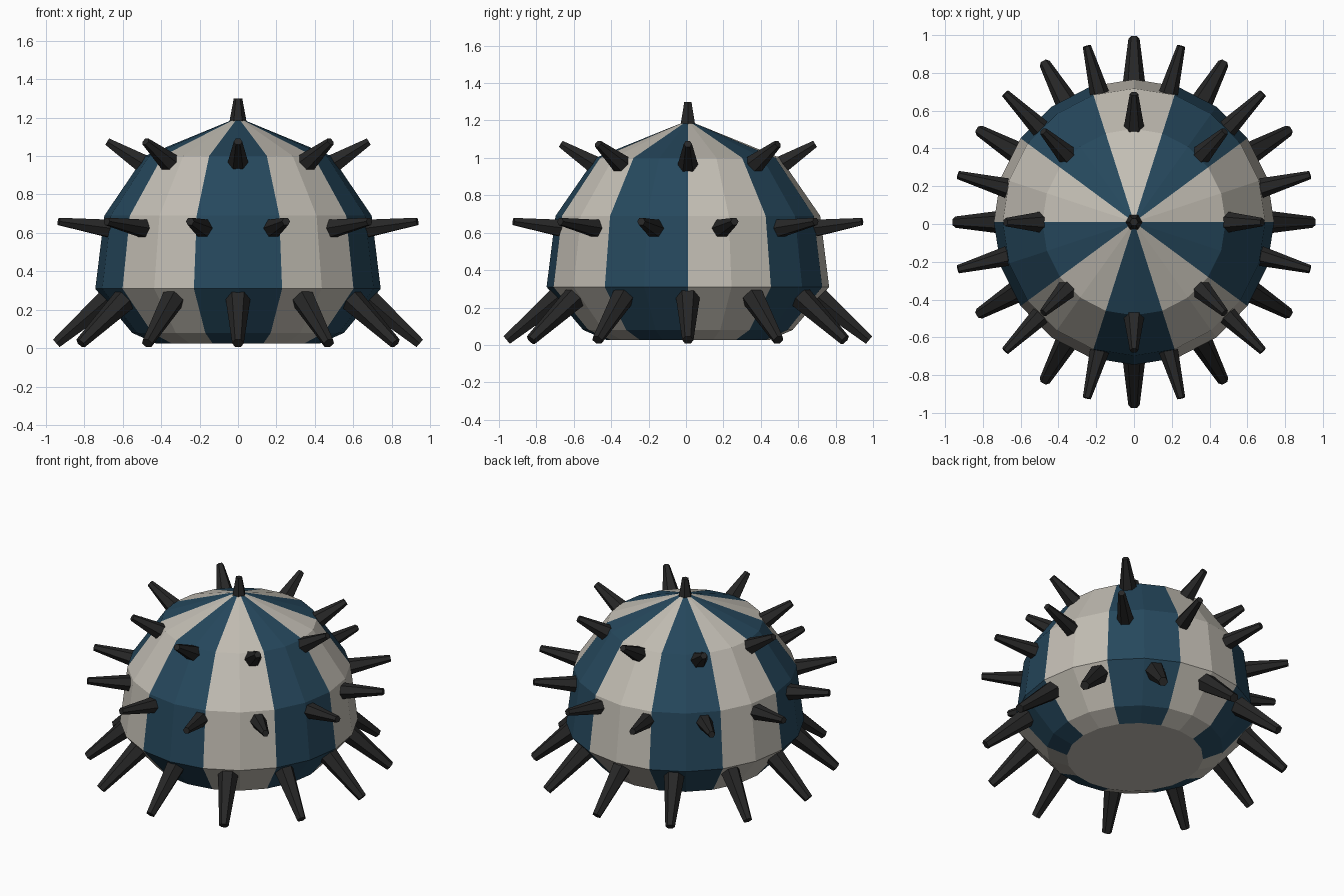
import bpy, bmesh
from math import sin, cos, pi, radians
from mathutils import Vector, Matrix

cube = bpy.data.objects.get("Cube")
if cube:
    bpy.data.objects.remove(cube)


def material(name, rgb):
    m = bpy.data.materials.new(name)
    m.use_nodes = True
    m.diffuse_color = (*rgb, 1)
    m.node_tree.nodes["Principled BSDF"].inputs["Base Color"].default_value = (*rgb, 1)
    return m


CREAM = material("cream", (0.55, 0.52, 0.46))
BLUE = material("deep_blue", (0.019, 0.065, 0.11))
BLACK = material("spike_black", (0.02, 0.02, 0.02))
CENTRE_Y = 0.01


def add_object(name, bm, mats):
    bmesh.ops.recalc_face_normals(bm, faces=bm.faces)
    mesh = bpy.data.meshes.new(name)
    bm.to_mesh(mesh)
    bm.free()
    for m in mats:
        mesh.materials.append(m)
    obj = bpy.data.objects.new(name, mesh)
    bpy.context.collection.objects.link(obj)
    return obj


# Striped dome shell: faceted rings, two facets per stripe
SIDES = 20
profile = [(0.425, 0.025), (0.55, 0.08), (0.742, 0.31), (0.695, 0.69), (0.485, 1.0)]
bm = bmesh.new()
rings = [[bm.verts.new((r * cos(2 * pi * i / SIDES), r * 1.018 * sin(2 * pi * i / SIDES) + CENTRE_Y, z))
          for i in range(SIDES)] for r, z in profile]
apex = bm.verts.new((0, CENTRE_Y, 1.2))
for i in range(SIDES):
    j = (i + 1) % SIDES
    stripe = (i // 2) % 2
    for low, high in zip(rings, rings[1:]):
        bm.faces.new((low[i], low[j], high[j], high[i])).material_index = stripe
    bm.faces.new((rings[-1][i], rings[-1][j], apex)).material_index = stripe
bm.faces.new(rings[0])
add_object("striped_dome", bm, [CREAM, BLUE])


# Tapered six-sided spike running from base to tip
def spike(bm, base, tip, base_radius, tip_radius):
    axis = tip - base
    turn = axis.to_track_quat('Z', 'Y').to_matrix().to_4x4()
    place = Matrix.Translation((base + tip) / 2) @ turn @ Matrix.Rotation(radians(30), 4, 'Z')
    bmesh.ops.create_cone(bm, cap_ends=True, segments=6, radius1=base_radius,
                          radius2=tip_radius, depth=axis.length, matrix=place)


def spike_ring(name, count, offset, base, tip, radii, stretch=1.0):
    bm = bmesh.new()
    for k in range(count):
        a = 2 * pi * k / count + radians(offset)
        ends = [Vector((r * cos(a), r * stretch * sin(a) + CENTRE_Y, z)) for r, z in (base, tip)]
        spike(bm, *ends, *radii)
    add_object(name, bm, [BLACK])


# Spike rings: (radius, height) of base and tip
spike_ring("lower_spikes", 12, 0, (0.65, 0.28), (0.945, 0.026), (0.068, 0.03), 1.025)
spike_ring("middle_spikes", 12, 15, (0.63, 0.615), (0.965, 0.66), (0.06, 0.022))
spike_ring("upper_spikes", 8, 0, (0.47, 0.945), (0.68, 1.075), (0.06, 0.022))

# Crown spike at the peak
bm = bmesh.new()
spike(bm, Vector((0, CENTRE_Y, 1.15)), Vector((0, CENTRE_Y, 1.3)), 0.05, 0.022)
add_object("crown_spike", bm, [BLACK])
